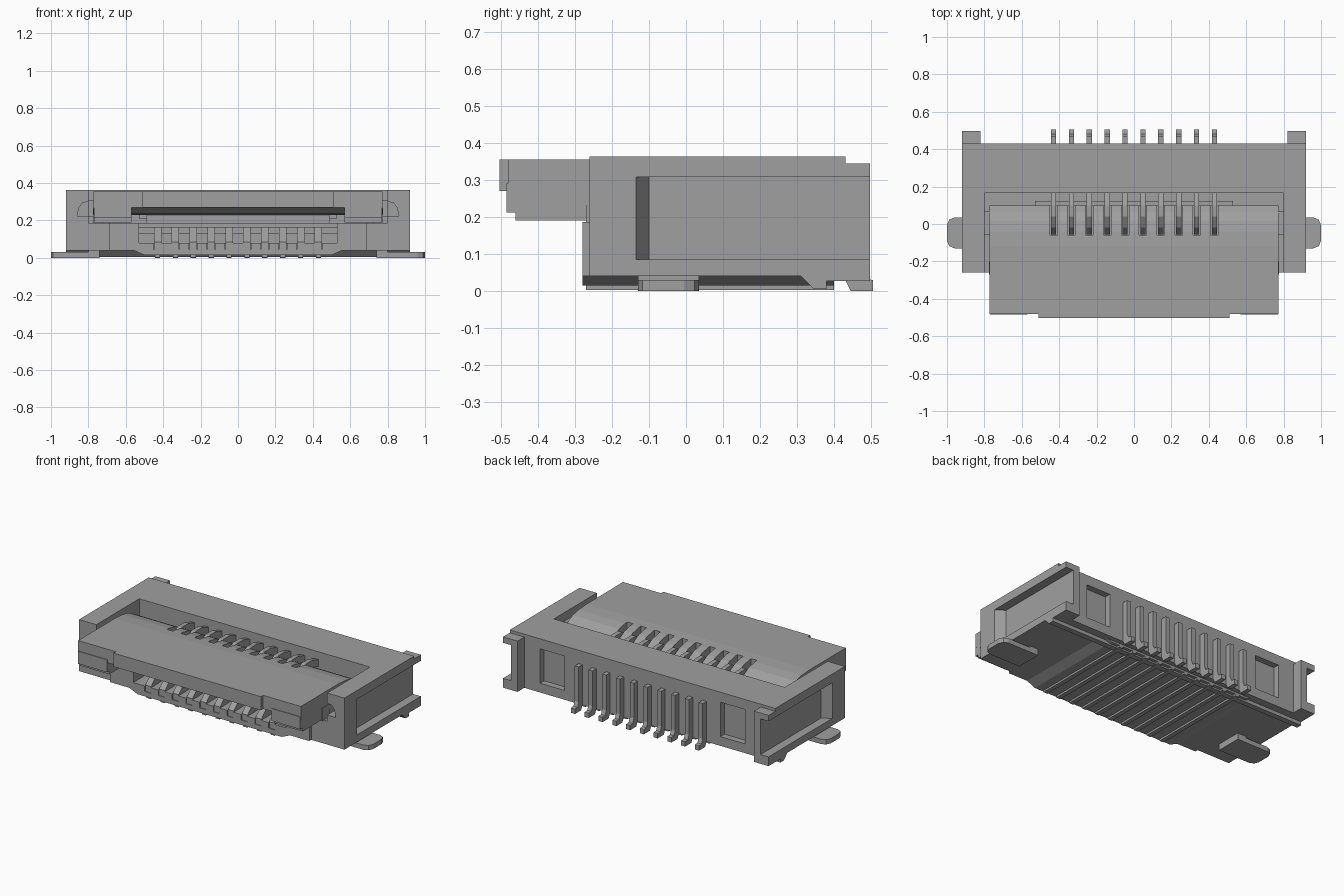
import bpy, bmesh
from mathutils import Vector

if "Cube" in bpy.data.objects:
    bpy.data.objects.remove(bpy.data.objects["Cube"])

grey = bpy.data.materials.new("connector grey")
COLOUR = (0.35, 0.35, 0.35, 1)
grey.diffuse_color = COLOUR
grey.use_nodes = True
grey.node_tree.nodes["Principled BSDF"].inputs["Base Color"].default_value = COLOUR


def prism(name, points, axis, lo, hi):
    """Extrude a 2D profile along an axis; the profile uses the other two axes in order."""
    bm = bmesh.new()

    def place(p, d):
        c = list(p)
        c.insert("xyz".index(axis), d)
        return bm.verts.new(c)
    a = [place(p, lo) for p in points]
    b = [place(p, hi) for p in points]
    bm.faces.new(a)
    bm.faces.new(b[::-1])
    n = len(points)
    for i in range(n):
        j = (i + 1) % n
        bm.faces.new((a[j], a[i], b[i], b[j]))
    bmesh.ops.recalc_face_normals(bm, faces=bm.faces)
    mesh = bpy.data.meshes.new(name)
    bm.to_mesh(mesh)
    bm.free()
    mesh.materials.append(grey)
    ob = bpy.data.objects.new(name, mesh)
    bpy.context.collection.objects.link(ob)
    return ob


def box(name, x0, x1, y0, y1, z0, z1):
    return prism(name, [(x0, y0), (x1, y0), (x1, y1), (x0, y1)], "z", z0, z1)


def boolean(ob, tool, operation="DIFFERENCE"):
    mod = ob.modifiers.new("cut", "BOOLEAN")
    mod.operation, mod.solver, mod.object = operation, "EXACT", tool
    bpy.context.view_layer.objects.active = ob
    bpy.ops.object.modifier_apply(modifier=mod.name)
    bpy.data.objects.remove(tool)


def sided_box(name, s, x0, x1, *rest):
    return box(name, min(s * x0, s * x1), max(s * x0, s * x1), *rest)


SIDES = (("left", 1), ("right", -1))
PIN_X = [(i - 4.5) * 0.0955 for i in range(10)]

# Housing: low front base, rear beam, arms and a raised rear lip underneath
housing = prism("housing", [(-0.26, 0.04), (0.31, 0.04), (0.345, 0.005), (0.38, 0.005),
                            (0.38, 0.027), (0.43, 0.027), (0.43, 0.363), (-0.26, 0.363)],
                "x", -0.92, 0.92)
boolean(housing, box("base", -0.69, 0.69, -0.28, 0.2, 0.04, 0.187), "UNION")
boolean(housing, prism("keel", [(-0.5, 0.015), (0.5, 0.015), (0.58, 0.05), (-0.58, 0.05)],
                       "y", -0.28, 0.4), "UNION")
for side, s in SIDES:
    boolean(housing, sided_box("end_post", s, 0.82, 0.92, 0.4, 0.497, 0.027, 0.345), "UNION")

# Actuator pocket and cable slot
boolean(housing, box("pocket", -0.8, 0.8, -0.4, 0.165, 0.187, 0.5))
boolean(housing, box("slot", -0.53, 0.53, -0.4, 0.12, 0.08, 0.25))
for side, s in SIDES:
    # Side recess with a sloped front end, open at the back
    recess = [(s * x, y) for x, y in ((0.95, -0.155), (0.865, -0.1), (0.865, 0.6), (0.95, 0.6))]
    boolean(housing, prism("side_recess", recess, "z", 0.085, 0.308))
    # Square pocket on the rear face and hinge notch in the arm front
    boolean(housing, sided_box("rear_pocket", s, 0.54, 0.71, 0.39, 0.5, 0.085, 0.3))
    notch = [(s * x, z) for x, z in ((0.77, 0.225), (0.86, 0.225), (0.85, 0.27),
                                     (0.83, 0.295), (0.77, 0.305))]
    boolean(housing, prism("hinge_notch", notch, "y", -0.4, -0.1))
for x in PIN_X:
    boolean(housing, box("pin_groove", x - 0.022, x + 0.022, -0.4, -0.2, 0.045, 0.1))

# Flip actuator: plate with a rounded, sloping rear edge and a chamfered underside
actuator = prism("actuator", [(-0.48, 0.355), (-0.12, 0.355), (-0.04, 0.35), (0.02, 0.338),
                              (0.065, 0.315), (0.1, 0.28), (0.1, 0.23), (-0.2, 0.23),
                              (-0.42, 0.238), (-0.48, 0.27)], "x", -0.772, 0.772)
boolean(actuator, box("front_lip", -0.51, 0.51, -0.503, -0.4, 0.27, 0.355), "UNION")
for x in PIN_X:
    boolean(actuator, box("pin_slot", x - 0.02, x + 0.02, -0.06, 0.3, 0.2, 0.5))
box("actuator_tongue", -0.49, 0.49, -0.2, -0.08, 0.185, 0.235)
box("actuator_rear_ledge", -0.53, 0.53, 0.1, 0.122, 0.21, 0.25)

for side, s in SIDES:
    # Stepped blocks below the ends of the actuator
    step = [(-0.484, 0.29), (-0.484, 0.212), (-0.46, 0.212), (-0.46, 0.19),
            (-0.1, 0.19), (-0.1, 0.29)]
    prism(side + "_actuator_block", step, "x", *sorted((s * 0.57, s * 0.77)))
    sided_box(side + "_latch", s, 0.725, 0.775, -0.27, -0.2, 0.185, 0.265)
    sided_box(side + "_hinge_pin", s, 0.75, 0.81, -0.06, 0.07, 0.22, 0.31)

    # Solder tab with rounded outer corners
    tab = [(0.74, -0.13), (0.96, -0.13), (0.988, -0.118), (1.0, -0.09),
           (1.0, -0.005), (0.988, 0.023), (0.96, 0.035), (0.74, 0.035)]
    prism(side + "_solder_tab", [(s * x, y) for x, y in tab], "z", 0.0, 0.03)
    sided_box(side + "_tab_root", s, 0.74, 0.8, -0.13, 0.035, 0.02, 0.06)

# Contacts: rear leg with foot, underside rail, lower tip and upper spring hook
W = 0.014
LEG = [(0.4, 0.28), (0.468, 0.28), (0.468, 0.06), (0.48, 0.032), (0.505, 0.03),
       (0.505, 0.0), (0.445, 0.0), (0.43, 0.03), (0.43, 0.245), (0.4, 0.245)]
TIP = [(-0.275, 0.045), (-0.275, 0.085), (-0.19, 0.165), (0.13, 0.165), (0.13, 0.045)]
HOOK = [(0.18, 0.27), (0.18, 0.31), (0.1, 0.335), (0.04, 0.335), (-0.02, 0.3),
        (-0.055, 0.25), (-0.02, 0.245), (0.03, 0.29), (0.09, 0.29)]
for i, x in enumerate(PIN_X, 1):
    for part, profile, w in (("rear_leg", LEG, W), ("lower_tip", TIP, 0.02), ("spring_hook", HOOK, W)):
        prism(f"contact_{part}_{i}", profile, "x", x - w, x + w)
    box(f"contact_rail_{i}", x - W, x + W, -0.27, 0.4, 0.003, 0.03)
box("slot_back_bar", -0.53, 0.53, -0.1, 0.1, 0.13, 0.166)
